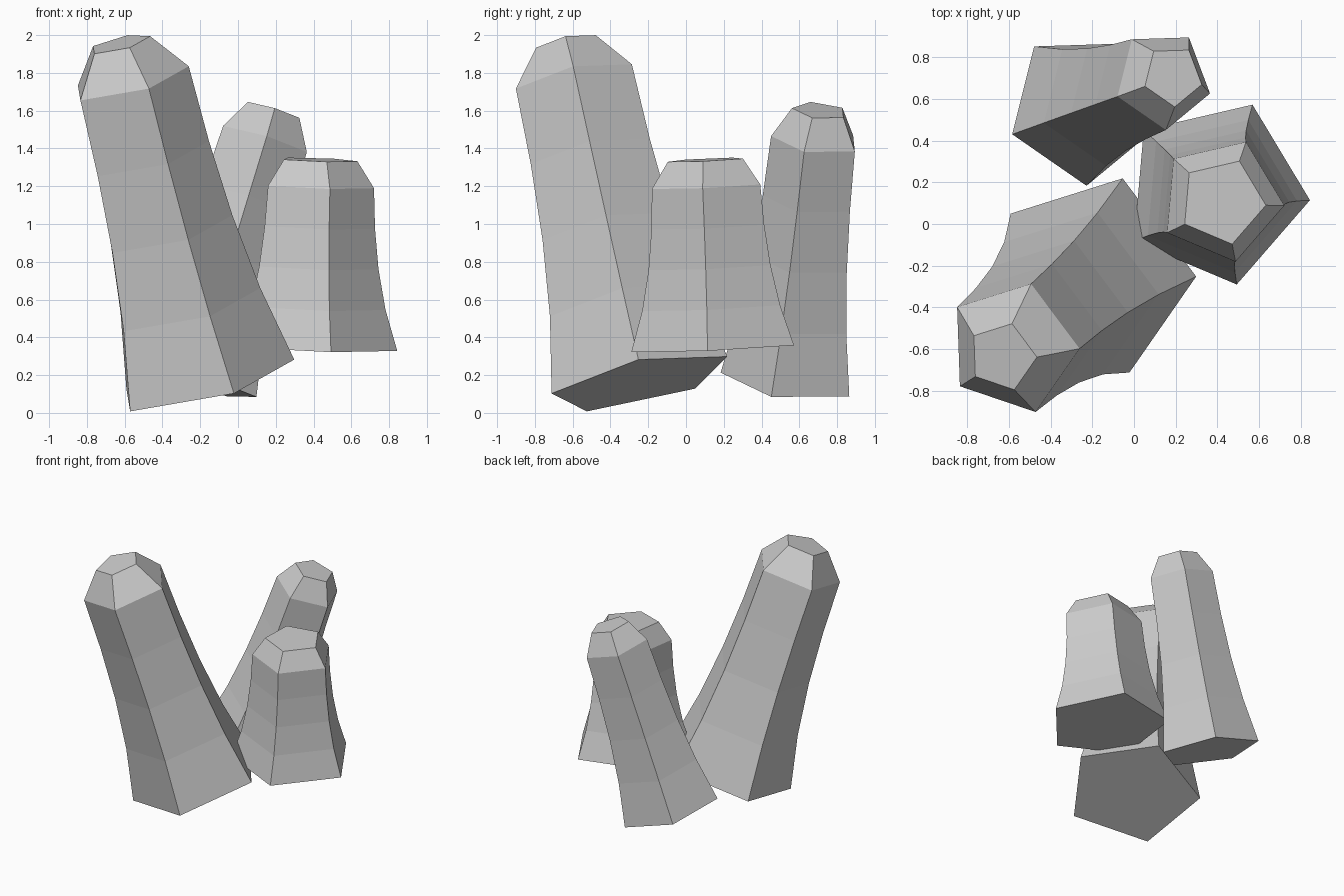
import bpy, bmesh
from math import sin, cos, tau, radians
from mathutils import Vector

if "Cube" in bpy.data.objects:
    bpy.data.objects.remove(bpy.data.objects["Cube"])

SIDES = 5
STEPS = 4


def crystal(name, base, top, shoulder, radii, pinch, spin):
    """Pentagonal column from base to top, waisted below the shoulder, bevelled at its tip."""
    base, top = Vector(base), Vector(top)
    axis = (top - base).normalized()
    hint = Vector((cos(radians(spin)), sin(radians(spin)), 0))
    u = (hint - axis * hint.dot(axis)).normalized()
    v = axis.cross(u)

    # profile: flared column rings, then the small tip ring
    r0, r1, r2 = radii
    profile = []
    for i in range(STEPS + 1):
        t = i / STEPS
        r = (r0 + (r1 - r0) * t) * (1 - pinch * 4 * t * (1 - t))
        profile.append((shoulder * t, r))
    profile.append((1, r2))

    bm = bmesh.new()
    rings = []
    for t, r in profile:
        c = base.lerp(top, t)
        rings.append([bm.verts.new(c + r * (u * cos(tau * k / SIDES) + v * sin(tau * k / SIDES)))
                      for k in range(SIDES)])
    for a, b in zip(rings, rings[1:]):
        for k in range(SIDES):
            n = (k + 1) % SIDES
            bm.faces.new((a[k], a[n], b[n], b[k]))
    bm.faces.new(rings[0][::-1])
    bm.faces.new(rings[-1])
    mesh = bpy.data.meshes.new(name)
    bm.to_mesh(mesh)
    bm.free()
    obj = bpy.data.objects.new(name, mesh)
    bpy.context.collection.objects.link(obj)
    return obj


# tall column leaning to the front left
crystal("tall_crystal", (-0.188, -0.244, 0.164), (-0.63, -0.635, 1.954),
        0.89, (0.50, 0.33, 0.17), 0.12, 2)
# short, almost upright column on the right
crystal("short_crystal", (0.39, 0.153, 0.345), (0.423, 0.108, 1.34),
        0.86, (0.455, 0.303, 0.21), 0.10, -5)
# medium column at the back leaning right
crystal("back_crystal", (-0.25, 0.556, 0.18), (0.186, 0.71, 1.60),
        0.89, (0.375, 0.244, 0.15), 0.11, -14)
